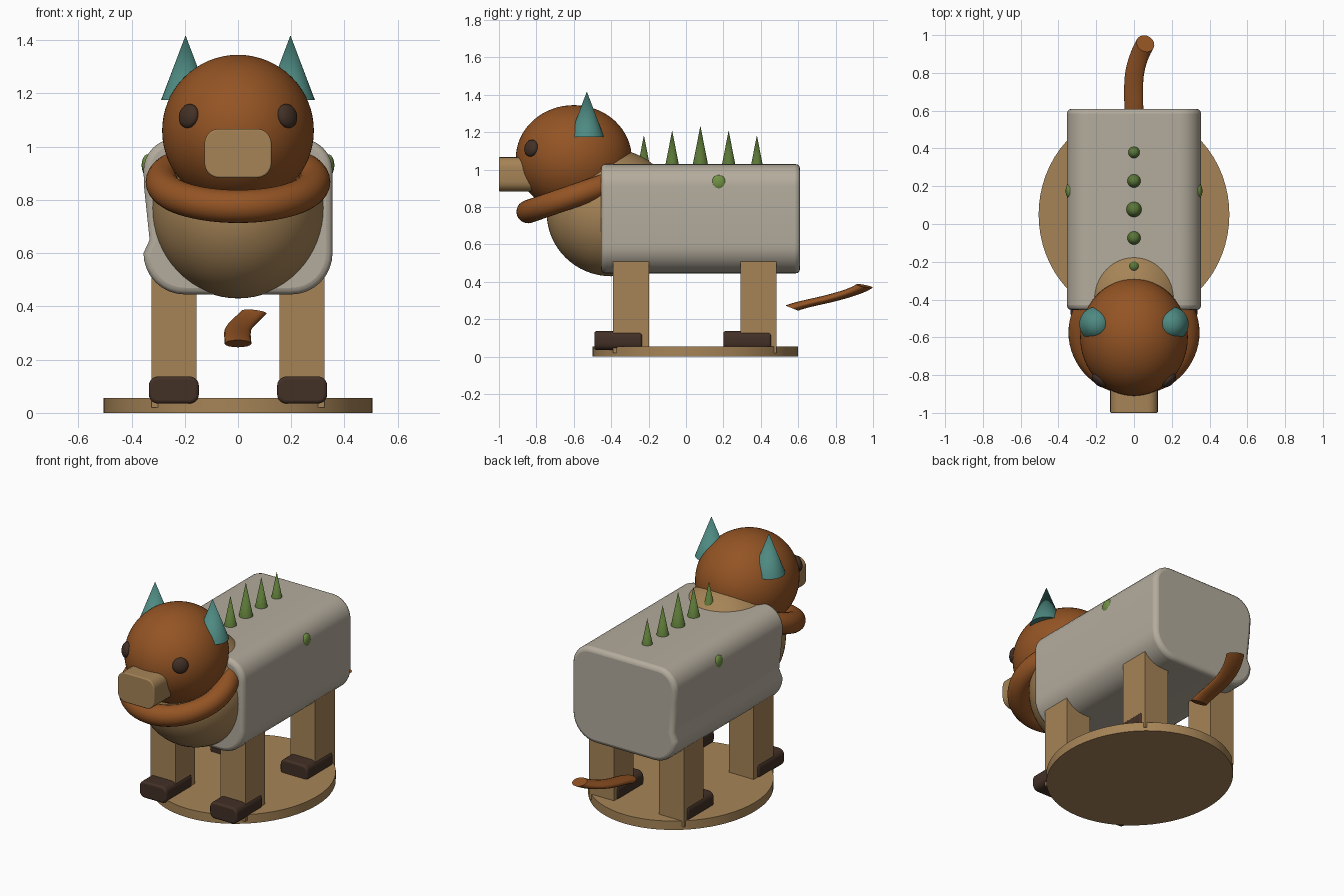
import bpy, bmesh
from math import sin, cos, pi, radians
from mathutils import Vector

if "Cube" in bpy.data.objects:
    bpy.data.objects.remove(bpy.data.objects["Cube"])


def material(name, rgb):
    m = bpy.data.materials.new(name)
    m.use_nodes = True
    lin = [((c / 255 + 0.055) / 1.055) ** 2.4 for c in rgb] + [1]
    m.diffuse_color = lin
    m.node_tree.nodes["Principled BSDF"].inputs["Base Color"].default_value = lin
    return m


BROWN = material("rust brown", (148, 84, 36))
TAN = material("tan wood", (166, 132, 87))
STONE = material("warm grey", (180, 172, 157))
DARK = material("dark brown", (66, 48, 38))
TEAL = material("teal", (78, 138, 130))
GREEN = material("leaf green", (90, 118, 54))
MOSS = material("moss green", (112, 144, 68))


def finish(name, mat, smooth=True):
    ob = bpy.context.object
    ob.name = name
    ob.data.materials.append(mat)
    if smooth:
        bpy.ops.object.shade_smooth_by_angle(angle=radians(35))
    return ob


def ellipsoid(name, mat, loc, size, segs=48):
    bpy.ops.mesh.primitive_uv_sphere_add(segments=segs, ring_count=segs // 2, location=loc)
    bpy.context.object.scale = size
    return finish(name, mat)


def cone(name, mat, loc, r, z_top):
    h = z_top - loc[2]
    bpy.ops.mesh.primitive_cone_add(vertices=32, radius1=r, depth=h,
                                    location=(loc[0], loc[1], loc[2] + h / 2))
    return finish(name, mat)


def arc(cx, cz, r, start, n=8):
    """Quarter circle in the xz plane, counter-clockwise."""
    return [(cx + r * cos(start + pi / 2 * i / n), cz + r * sin(start + pi / 2 * i / n))
            for i in range(n + 1)]


def rounded_rect(x, z0, z1, hw, r):
    corners = [(x + hw - r, z1 - r), (x - hw + r, z1 - r), (x - hw + r, z0 + r), (x + hw - r, z0 + r)]
    return [p for k, c in enumerate(corners) for p in arc(*c, r, k * pi / 2, 5)]


def prism(name, mat, profile, y0, y1, edge):
    """Extrude an xz profile along y and round the rims of both caps."""
    bm = bmesh.new()
    face = bm.faces.new([bm.verts.new((x, y0, z)) for x, z in profile])
    ext = bmesh.ops.extrude_face_region(bm, geom=[face])["geom"]
    bmesh.ops.translate(bm, vec=(0, y1 - y0, 0),
                        verts=[v for v in ext if isinstance(v, bmesh.types.BMVert)])
    bmesh.ops.recalc_face_normals(bm, faces=bm.faces)
    me = bpy.data.meshes.new(name)
    bm.to_mesh(me)
    bm.free()
    ob = bpy.data.objects.new(name, me)
    bpy.context.collection.objects.link(ob)
    bpy.ops.object.select_all(action="DESELECT")
    bpy.context.view_layer.objects.active = ob
    ob.select_set(True)
    finish(name, mat)
    bev = ob.modifiers.new("rim", "BEVEL")
    bev.width, bev.segments, bev.limit_method, bev.angle_limit = edge, 3, "ANGLE", radians(60)
    return ob


# Round base
bpy.ops.mesh.primitive_cylinder_add(vertices=64, radius=1, depth=1, location=(0, 0.05, 0.0275))
bpy.context.object.scale = (0.505, 0.55, 0.055)
finish("base_disc", TAN)

# Body, with a shallow groove along one flank
body = (arc(0.235, 0.91, 0.12, 0) + arc(-0.235, 0.91, 0.12, pi / 2)
        + [(-0.352, 0.84), (-0.332, 0.65)]
        + arc(-0.2, 0.6, 0.155, pi) + arc(0.2, 0.6, 0.155, 1.5 * pi))
prism("body", STONE, body, -0.455, 0.61, 0.025)

# Chest, head, muzzle and collar
ellipsoid("chest", TAN, (0, -0.4, 0.77), (0.325, 0.345, 0.34), 64)
ellipsoid("head", BROWN, (0, -0.6, 1.06), (0.285, 0.31, 0.285), 64)
prism("muzzle", TAN, rounded_rect(0, 0.883, 1.067, 0.126, 0.055), -1.0, -0.72, 0.006)
bpy.ops.mesh.primitive_torus_add(major_segments=64, minor_segments=24, major_radius=0.285,
                                 minor_radius=0.062, location=(0, -0.575, 0.868),
                                 rotation=(radians(19), 0, 0))
finish("collar", BROWN)

for s, side in ((-1, "right"), (1, "left")):
    # Eyes, flattened against the head
    eye = ellipsoid(side + "_eye", DARK, (s * 0.185, -0.828, 1.115), (0.046, 0.046, 0.025), 24)
    eye.rotation_euler = Vector((s * 2.28, -2.37, 0.68)).to_track_quat("Z", "Y").to_euler()
    # Ears
    cone(side + "_ear", TEAL, (s * 0.197, -0.53, 1.175), 0.092, 1.418)
    # Flank knobs
    ellipsoid(side + "_knob", MOSS, (s * 0.34, 0.175, 0.93), (0.022, 0.041, 0.041), 24)
    # Legs and feet
    for end, leg_y, foot_y in (("front", -0.295, -0.49), ("rear", 0.387, 0.2)):
        bpy.ops.mesh.primitive_cube_add(size=1, location=(s * 0.24, leg_y, 0.285))
        bpy.context.object.scale = (0.17, 0.193, 0.53)
        finish(f"{end}_{side}_leg", TAN, False)
        prism(f"{end}_{side}_foot", DARK, rounded_rect(s * 0.241, 0.035, 0.137, 0.094, 0.035),
              foot_y, foot_y + 0.255, 0.012)

# Spikes along the back
for i in range(5):
    k = 2 - abs(i - 2)
    cone(f"spike_{i + 1}", GREEN, (0, -0.225 + 0.151 * i, 1.0),
         0.036 + 0.005 * k, 1.185 + 0.025 * k)

# Tail: a bent tube, squashed in height
SQUASH = 0.38
curve = bpy.data.curves.new("tail", "CURVE")
curve.dimensions = "3D"
curve.bevel_depth, curve.bevel_resolution, curve.use_fill_caps = 0.05, 6, True
curve.resolution_u = 10
path = [(0, 0.565, 0.26), (0, 0.77, 0.312), (0.06, 0.955, 0.378)]
reach = [(0, 0.06, 0.022), (0.005, 0.07, 0.018), (0.025, 0.04, 0.027)]
sp = curve.splines.new("BEZIER")
sp.bezier_points.add(len(path) - 1)
for bp, p, d in zip(sp.bezier_points, path, reach):
    p, d = Vector(p), Vector(d)
    p.z, d.z = p.z / SQUASH, d.z / SQUASH
    bp.co, bp.handle_left, bp.handle_right = p, p - d, p + d
tail = bpy.data.objects.new("tail", curve)
tail.scale.z = SQUASH
curve.materials.append(BROWN)
bpy.context.collection.objects.link(tail)
